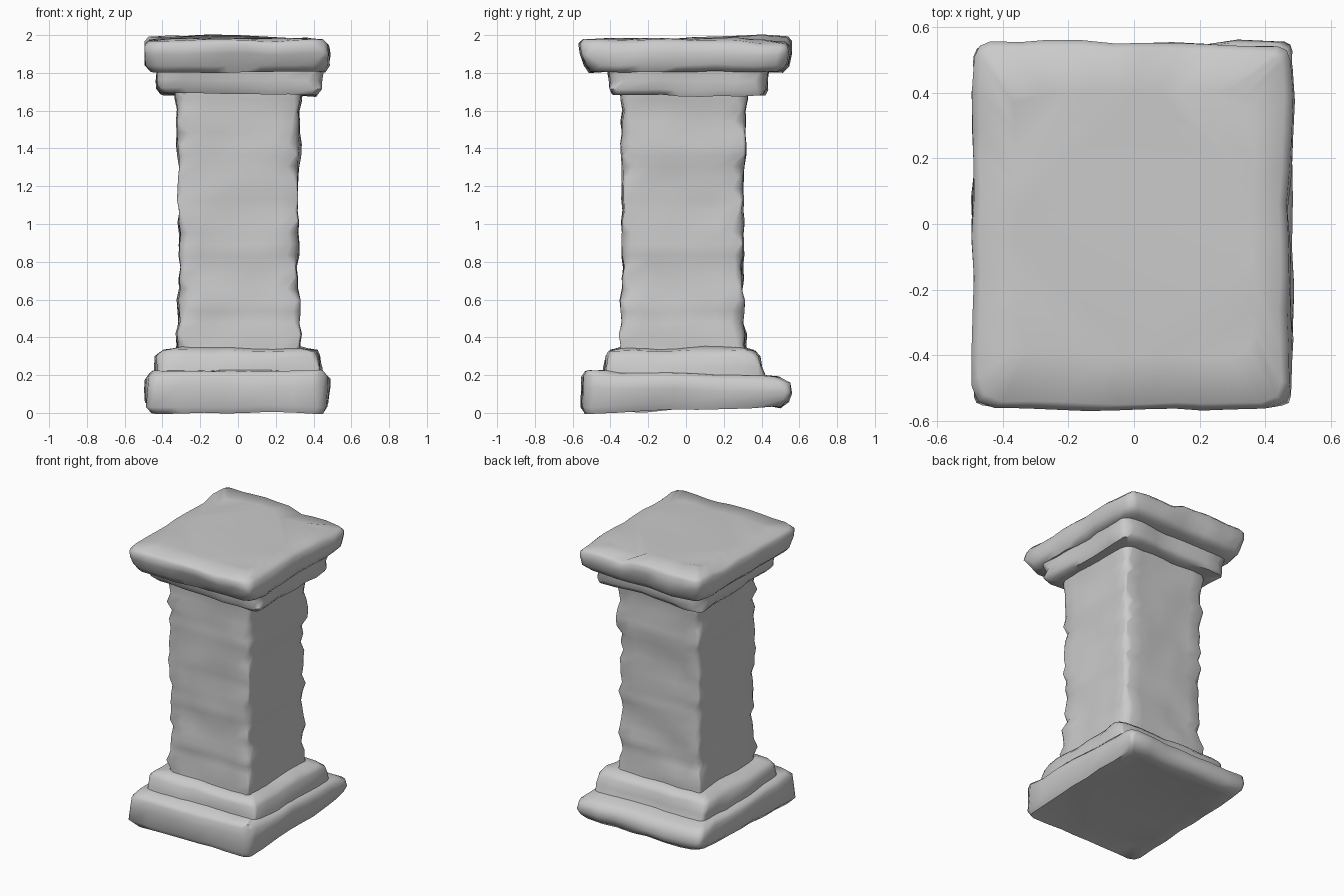
import bpy, bmesh, math, random
from mathutils import Vector, noise

random.seed(7)
old = bpy.data.objects.get("Cube")
if old:
    bpy.data.objects.remove(old, do_unlink=True)

stone = bpy.data.materials.new("grey stone")
stone.use_nodes = True
GREY = (0.6, 0.6, 0.6, 1)
stone.diffuse_color = GREY
stone.node_tree.nodes["Principled BSDF"].inputs["Base Color"].default_value = GREY


def outline(x0, x1, y0, y1, chamfer, chip, steps):
    """Rectangle with randomly chipped corners, counter-clockwise."""
    corners = [Vector(c) for c in ((x0, y0), (x1, y0), (x1, y1), (x0, y1))]
    cuts = [max(0.008, chamfer + random.uniform(-chip, chip)) for _ in corners]
    pts = []
    for i, a in enumerate(corners):
        b = corners[(i + 1) % 4]
        d = (b - a).normalized()
        p, q = a + d * cuts[i], b - d * cuts[(i + 1) % 4]
        pts += [p.lerp(q, k / steps) for k in range(steps + 1)]
        # rounded middle of the next corner
        side = Vector((-d.y, d.x))
        pts.append(b + (side - d) * cuts[(i + 1) % 4] * 0.3)
    return pts


def stone_block(name, rings, chamfer, chip, rough, steps=7, warp=None):
    """Loft rings (z, x0, x1, y0, y1) into a worn, smooth-shaded block."""
    bm = bmesh.new()
    loops = []
    for z, *box in rings:
        loops.append([bm.verts.new((p.x, p.y, z))
                      for p in outline(*box, chamfer, chip, steps)])
    n = len(loops[0])
    for low, high in zip(loops, loops[1:]):
        for i in range(n):
            j = (i + 1) % n
            bm.faces.new((low[i], low[j], high[j], high[i]))
    bm.faces.new(loops[0][::-1])
    bm.faces.new(loops[-1])
    for v in bm.verts:
        offset = noise.noise_vector(v.co * 5) * rough
        offset.z *= 0.6
        v.co += offset
        if warp:
            v.co.z += warp(v.co)
    bmesh.ops.triangulate(bm, faces=[f for f in bm.faces if len(f.verts) > 4])
    bmesh.ops.recalc_face_normals(bm, faces=bm.faces[:])
    mesh = bpy.data.meshes.new(name)
    bm.to_mesh(mesh)
    bm.free()
    mesh.materials.append(stone)
    obj = bpy.data.objects.new(name, mesh)
    bpy.context.collection.objects.link(obj)
    bpy.ops.object.select_all(action='DESELECT')
    obj.select_set(True)
    bpy.context.view_layer.objects.active = obj
    bpy.ops.object.shade_smooth_by_angle(angle=math.radians(60))
    return obj


# Base slab, underside lifting slightly towards the back
stone_block("base_slab", [
    (0.03, -0.38, 0.38, -0.42, 0.42),
    (0.015, -0.46, 0.45, -0.53, 0.50),
    (0.05, -0.49, 0.47, -0.55, 0.54),
    (0.12, -0.49, 0.48, -0.55, 0.55),
    (0.175, -0.485, 0.48, -0.55, 0.54),
    (0.205, -0.46, 0.45, -0.53, 0.49),
    (0.215, -0.38, 0.38, -0.38, 0.38)],
    0.05, 0.03, 0.022,
    warp=lambda p: 0.03 * p.y if p.z < 0.1 else -0.03 * p.y)

# Lower step
stone_block("lower_step", [
    (0.18, -0.43, 0.44, -0.44, 0.42),
    (0.24, -0.43, 0.44, -0.43, 0.40),
    (0.30, -0.43, 0.43, -0.42, 0.39),
    (0.33, -0.40, 0.41, -0.40, 0.36),
    (0.345, -0.32, 0.32, -0.34, 0.31)],
    0.04, 0.03, 0.025)

# Shaft with ragged, chipped edges
shaft = []
for k in range(25):
    z = 0.3 + k * 1.42 / 24
    flare = 0.015 * abs(k / 12 - 1) ** 3
    lean = 0.02 * max(0, k / 24 - 0.5)
    w = flare + random.uniform(-0.007, 0.007)
    shaft.append((z, -0.312 - w, 0.318 + w, -0.335 - w + lean, 0.30 + w + lean))
stone_block("shaft", shaft, 0.035, 0.03, 0.016)

# Upper step, widening upwards
stone_block("upper_step", [
    (1.69, -0.33, 0.33, -0.32, 0.33),
    (1.685, -0.40, 0.41, -0.38, 0.41),
    (1.715, -0.42, 0.43, -0.40, 0.43),
    (1.76, -0.42, 0.43, -0.41, 0.43),
    (1.83, -0.42, 0.44, -0.42, 0.43)],
    0.05, 0.03, 0.03)


# Capstone with a raised rear corner and a dipped rear edge beside it
def cap_warp(p):
    if p.z < 1.9 or p.y < 0.3:
        return 0
    return 0.018 if p.x < 0.06 else -0.012


stone_block("capstone", [
    (1.81, -0.38, 0.38, -0.40, 0.40),
    (1.805, -0.45, 0.45, -0.51, 0.51),
    (1.84, -0.485, 0.475, -0.53, 0.54),
    (1.90, -0.49, 0.48, -0.55, 0.55),
    (1.95, -0.49, 0.475, -0.56, 0.55),
    (1.973, -0.47, 0.45, -0.54, 0.53),
    (1.983, -0.36, 0.36, -0.40, 0.40)],
    0.05, 0.03, 0.022, steps=9, warp=cap_warp)
